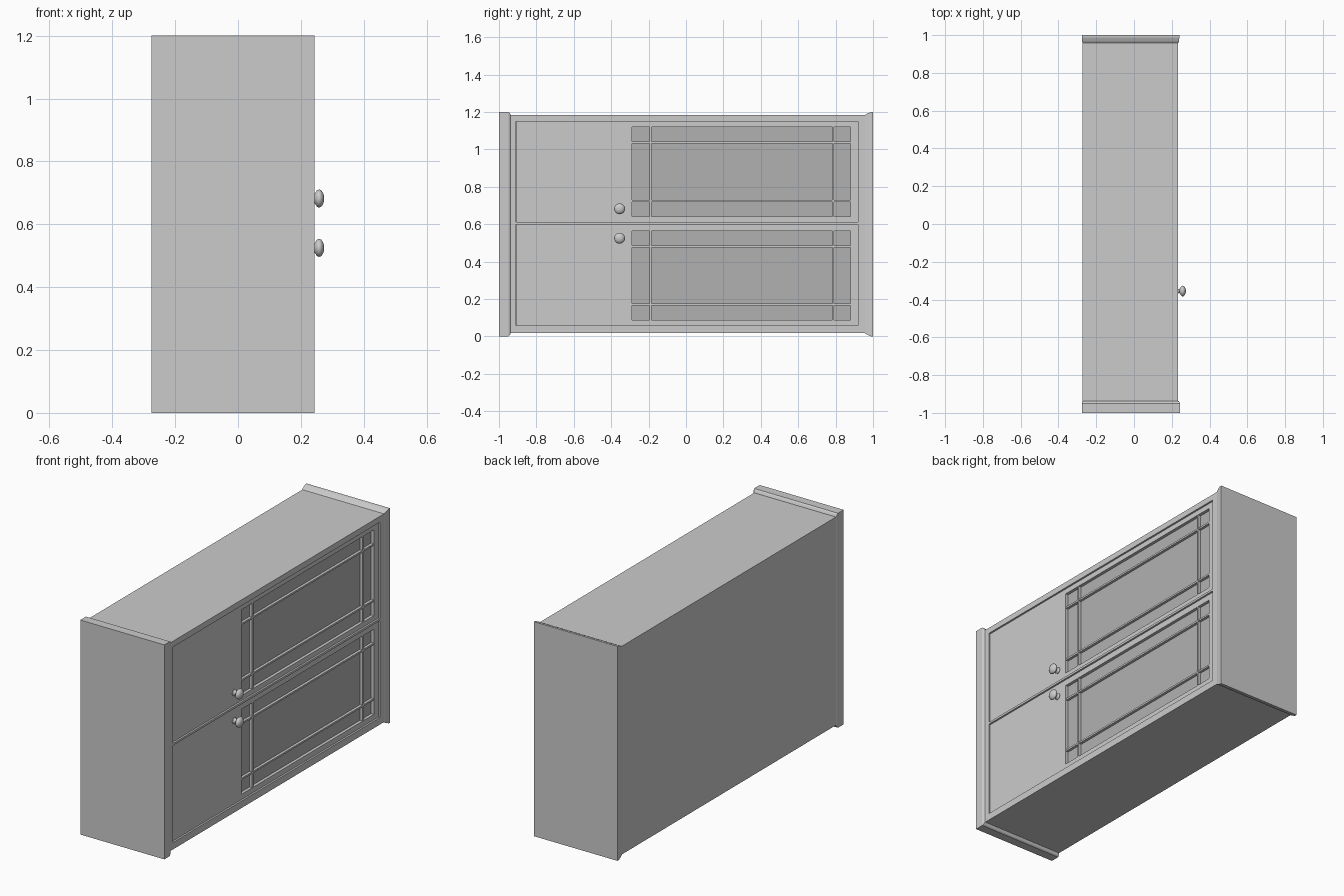
import bpy, bmesh, math

if "Cube" in bpy.data.objects:
    bpy.data.objects.remove(bpy.data.objects["Cube"])

glass_mat = bpy.data.materials.new("glass_grey")
glass_mat.diffuse_color = (0.44, 0.44, 0.44, 1)
glass_mat.use_nodes = True
glass_mat.node_tree.nodes["Principled BSDF"].inputs["Base Color"].default_value = glass_mat.diffuse_color


def finish(name, bm, mat=None):
    bmesh.ops.recalc_face_normals(bm, faces=bm.faces)
    mesh = bpy.data.meshes.new(name)
    bm.to_mesh(mesh)
    bm.free()
    ob = bpy.data.objects.new(name, mesh)
    bpy.context.collection.objects.link(ob)
    if mat:
        mesh.materials.append(mat)
    return ob


def box(name, x0, x1, y0, y1, z0, z1, mat=None):
    bm = bmesh.new()
    bmesh.ops.create_cube(bm, size=1)
    for v in bm.verts:
        v.co.x = x0 + (v.co.x + 0.5) * (x1 - x0)
        v.co.y = y0 + (v.co.y + 0.5) * (y1 - y0)
        v.co.z = z0 + (v.co.z + 0.5) * (z1 - z0)
    return finish(name, bm, mat)


def moulding(name, profile):
    """Loft rectangles along y; profile = (y, front x, back x, z inset)."""
    bm = bmesh.new()
    rings = [[bm.verts.new(p) for p in ((b, y, i), (f, y, i), (f, y, 1.2 - i), (b, y, 1.2 - i))]
             for y, f, b, i in profile]
    for r, s in zip(rings, rings[1:]):
        for k in range(4):
            bm.faces.new((r[k], r[(k + 1) % 4], s[(k + 1) % 4], s[k]))
    bm.faces.new(rings[0])
    bm.faces.new(rings[-1])
    return finish(name, bm)


def frame(name, x0, x1, outer, inner):
    """Four bars around an opening; rectangles are (y0, y1, z0, z1)."""
    a, b, c, d = outer
    e, f, g, h = inner
    box(name + "_stile_a", x0, x1, a, e, c, d)
    box(name + "_stile_b", x0, x1, f, b, c, d)
    box(name + "_rail_low", x0, x1, e, f, c, g)
    box(name + "_rail_high", x0, x1, e, f, h, d)


# Carcass and the mouldings on both ends
BACK, FACE, DOOR, GLASS = -0.272, 0.234, 0.225, 0.208
box("carcass", BACK, 0.205, -0.95, 0.97, 0.018, 1.183)
moulding("base_plinth", [(-1, 0.244, -0.276, 0), (-0.95, 0.244, -0.276, 0),
                         (-0.943, 0.241, -0.275, 0.005), (-0.937, 0.236, -0.273, 0.016)])
moulding("crown", [(0.957, 0.235, -0.273, 0.017), (0.965, 0.237, -0.274, 0.011),
                   (0.978, 0.239, -0.275, 0.005), (0.988, 0.241, -0.276, 0.001),
                   (1.0, 0.241, -0.276, 0)])

# Face frame with divider between the doors
frame("face_frame", 0.2, FACE, (-0.945, 0.962, 0.018, 1.183), (-0.908, 0.92, 0.057, 1.15))
box("door_divider", 0.2, FACE, -0.908, 0.92, 0.599, 0.611)


def knob(name, y, z):
    profile = [(0.0, 0.018), (0.003, 0.018), (0.007, 0.012), (0.016, 0.011), (0.021, 0.018),
               (0.026, 0.026), (0.033, 0.029), (0.040, 0.026), (0.046, 0.017), (0.049, 0.008)]
    n = 24
    bm = bmesh.new()
    rings = [[bm.verts.new((DOOR + dx, y + r * math.cos(2 * math.pi * k / n),
                            z + r * math.sin(2 * math.pi * k / n))) for k in range(n)]
             for dx, r in profile]
    for r, s in zip(rings, rings[1:]):
        for k in range(n):
            bm.faces.new((r[k], r[(k + 1) % n], s[(k + 1) % n], s[k]))
    bm.faces.new(rings[0])
    bm.faces.new(rings[-1])
    ob = finish(name, bm)
    bpy.context.view_layer.objects.active = ob
    ob.select_set(True)
    bpy.ops.object.shade_smooth_by_angle(angle=math.radians(50))
    ob.select_set(False)


# Two glazed doors: frame, glass, glazing bars and knob
for name, z0, z1, g0, g1, kz in (("lower_door", 0.058, 0.598, 0.088, 0.564, 0.525),
                                 ("upper_door", 0.612, 1.149, 0.64, 1.12, 0.682)):
    y0, y1 = -0.29, 0.88
    frame(name, 0.2, DOOR, (-0.907, 0.919, z0, z1), (y0, y1, g0, g1))
    box(name + "_glass", 0.2, GLASS, y0, y1, g0, g1, glass_mat)
    for i, y in enumerate((y0 + 0.1, y1 - 0.093)):
        box(f"{name}_bar_across_{i}", 0.2, DOOR - 0.001, y - 0.005, y + 0.005, g0, g1)
    for i, z in enumerate((g0 + 0.083, g1 - 0.083)):
        box(f"{name}_bar_along_{i}", 0.2, DOOR - 0.002, y0, y1, z - 0.005, z + 0.005)
    knob(name + "_knob", -0.355, kz)
